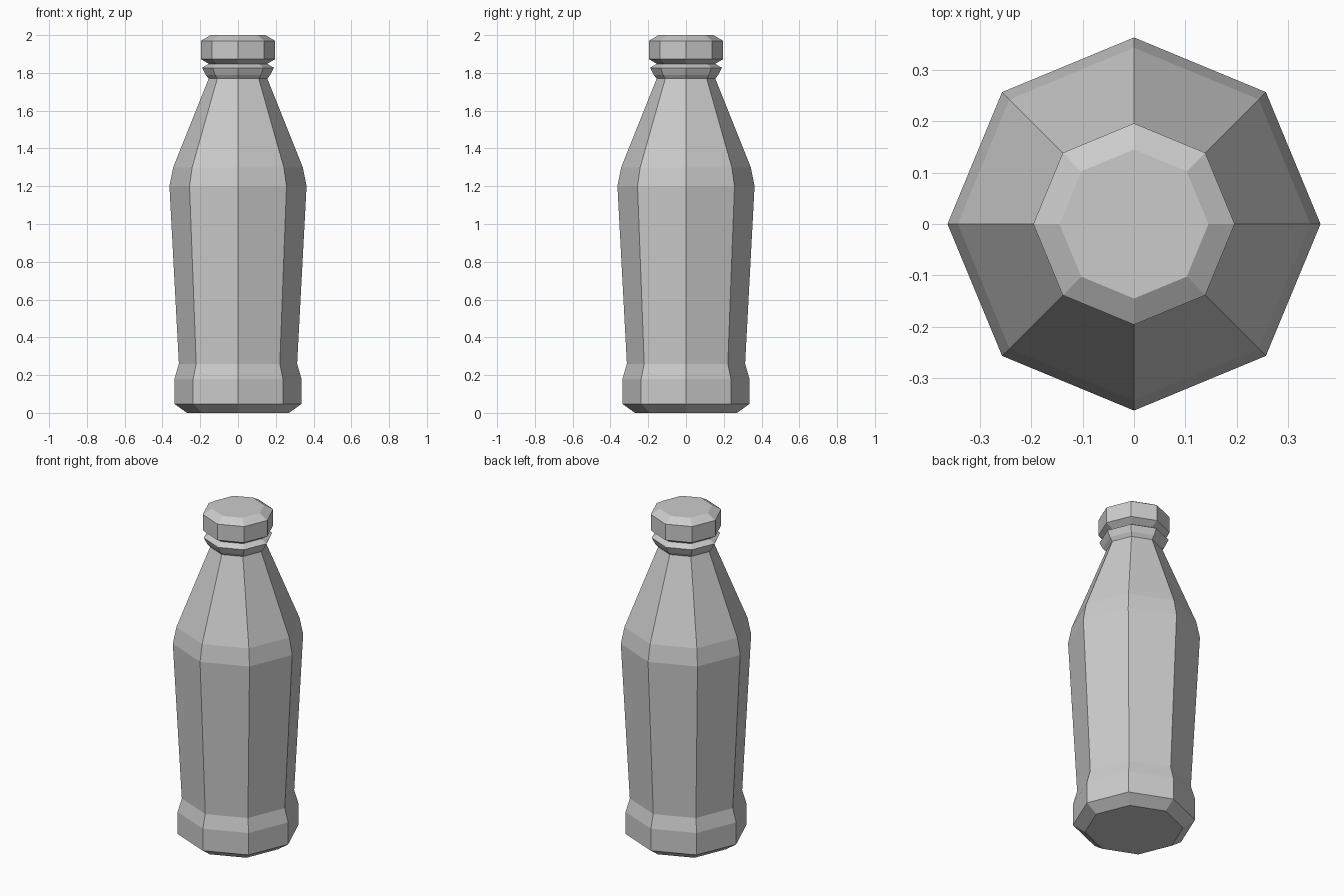
import bpy, bmesh
from math import cos, sin, pi

if "Cube" in bpy.data.objects:
    bpy.data.objects.remove(bpy.data.objects["Cube"])

SIDES = 8


def lathe(name, profile, close_bottom=False, close_top=False):
    """Revolve (radius, height) points into an eight-sided flat-shaded part."""
    bm = bmesh.new()
    rings = [[bm.verts.new((r * cos(2 * pi * i / SIDES), r * sin(2 * pi * i / SIDES), z))
              for i in range(SIDES)] for r, z in profile]
    for low, high in zip(rings, rings[1:]):
        for i in range(SIDES):
            j = (i + 1) % SIDES
            bm.faces.new((low[i], low[j], high[j], high[i]))
    if close_bottom:
        bm.faces.new(rings[0][::-1])
    if close_top:
        bm.faces.new(rings[-1])
    mesh = bpy.data.meshes.new(name)
    bm.to_mesh(mesh)
    bm.free()
    obj = bpy.data.objects.new(name, mesh)
    bpy.context.collection.objects.link(obj)
    return obj


# Bottle: chamfered foot, flared body, tapered shoulder and neck ring
lathe("bottle", [(0.27, 0.0), (0.336, 0.047), (0.336, 0.18), (0.313, 0.26),
                 (0.363, 1.2), (0.343, 1.3), (0.155, 1.77), (0.172, 1.79),
                 (0.19, 1.827), (0.155, 1.848)], close_bottom=True)

# Cap: sloped underside, straight wall and chamfered top
lathe("cap", [(0.155, 1.848), (0.196, 1.873), (0.196, 1.97), (0.145, 2.0)],
      close_top=True)
